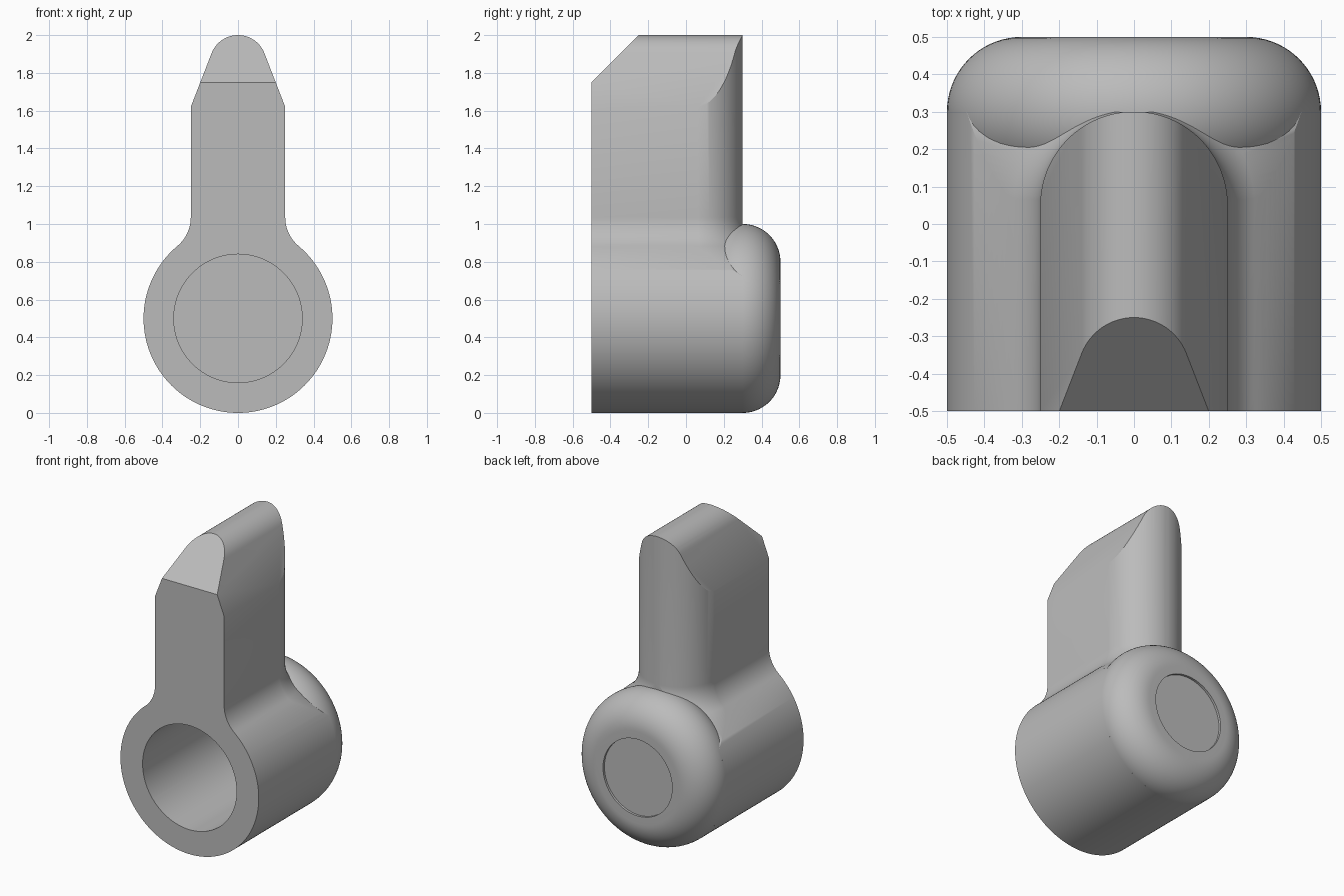
import bpy, bmesh
from math import sin, cos, radians, sqrt, atan2, degrees
from mathutils import Vector

cube = bpy.data.objects.get("Cube")
if cube:
    bpy.data.objects.remove(cube, do_unlink=True)

grey = bpy.data.materials.new("plain_grey")
grey.use_nodes = True
grey.diffuse_color = (0.5, 0.5, 0.5, 1)
grey.node_tree.nodes["Principled BSDF"].inputs["Base Color"].default_value = (0.5, 0.5, 0.5, 1)

R, HUB_Z, HALF, FILLET = 0.5, 0.5, 0.25, 0.2     # hub, lever half width, neck fillet
FRONT, BACK, AXIS_Y = -0.5, 0.3, 0.05
BORE = 0.34


def arc(cx, cy, r, a, b, n):
    return [(cx + r * cos(radians(a + (b - a) * i / n)),
             cy + r * sin(radians(a + (b - a) * i / n))) for i in range(n + 1)]


def finish(name, bm):
    bmesh.ops.recalc_face_normals(bm, faces=bm.faces)
    mesh = bpy.data.meshes.new(name)
    bm.to_mesh(mesh)
    bm.free()
    mesh.materials.append(grey)
    ob = bpy.data.objects.new(name, mesh)
    bpy.context.collection.objects.link(ob)
    return ob


def loft(name, rings):
    """Skin between closed rings of equal length and cap both ends."""
    bm = bmesh.new()
    rows = [[bm.verts.new(p) for p in ring] for ring in rings]
    for a, b in zip(rows, rows[1:]):
        for i in range(len(a)):
            j = (i + 1) % len(a)
            bm.faces.new((a[i], a[j], b[j], b[i]))
    bm.faces.new(rows[0])
    bm.faces.new(rows[-1])
    return bm


def select(ob):
    bpy.ops.object.select_all(action='DESELECT')
    ob.select_set(True)
    bpy.context.view_layer.objects.active = ob


def cut(ob, tool, operation):
    select(ob)
    mod = ob.modifiers.new("cut", 'BOOLEAN')
    mod.operation, mod.solver, mod.object = operation, 'EXACT', tool
    bpy.ops.object.modifier_apply(modifier=mod.name)
    bpy.data.objects.remove(tool, do_unlink=True)


def y_ring(points, y):
    return [(x, y, z) for x, z in points]


# Outline of hub, neck fillets and tapered lever
neck_x = HALF + FILLET
neck_z = HUB_Z + sqrt((R + FILLET) ** 2 - neck_x ** 2)
join = degrees(atan2(neck_z - HUB_Z, neck_x))
fillet = arc(neck_x, neck_z, FILLET, 180 + join, 180, 12)
half = arc(0, HUB_Z, R, -90, join, 60) + fillet[1:]
half += [(HALF, 1.62)] + arc(0, 1.85, 0.15, 21.4, 90, 16)
outline = half + [(-x, z) for x, z in reversed(half[1:-1])]

# Lever and hub body, with the sloped front tip
bm = loft("lever_body", [y_ring(outline, FRONT), y_ring(outline, BACK)])
geom = bm.verts[:] + bm.edges[:] + bm.faces[:]
res = bmesh.ops.bisect_plane(bm, geom=geom, dist=1e-5, plane_co=Vector((0, -0.5, 1.75)),
                             plane_no=Vector((0, -1, 1)), clear_outer=True)
edges = [e for e in bm.edges if e.is_boundary]
bmesh.ops.holes_fill(bm, edges=edges, sides=0)
body = finish("lever_body", bm)

# Envelope rounding the back of the lever, flaring into a cone at the neck
eps = 0.0005
jx, jz = fillet[0]
slope = jx / (jz - HUB_Z)
side = [(HALF, 2.2)] + list(reversed(fillet)) + [(0.8, jz - slope * (0.8 - jx)), (0.8, -0.2)]
rings = []
for rho, z in side:
    plan = arc(0, AXIS_Y, rho + eps, 0, 180, 64)
    plan += [(-1.2, AXIS_Y - eps), (-1.2, -0.8), (1.2, -0.8), (1.2, AXIS_Y - eps)]
    rings.append([(x, y, z) for x, y in plan])
cut(body, finish("rounding_tool", loft("rounding_tool", rings)), 'INTERSECT')

# Bore through the hub
circle = arc(0, HUB_Z, BORE, 0, 360, 96)[:-1]
cut(body, finish("bore_tool", loft("bore_tool", [y_ring(circle, -0.7), y_ring(circle, 0.6)])),
    'DIFFERENCE')

# Rounded end cap with a shallow round recess, spun about the hub axis
section = [(0.001, 0.485), (0.25, 0.485), (0.25, 0.5)]
section += arc(0.3, 0.3, 0.2, 90, -70, 32)
section += [(0.355, 0.34), (0.001, 0.34)]
rings = [y_ring(arc(0, HUB_Z, r, 0, 360, 120)[:-1], y) for r, y in section]
cap = finish("end_cap", loft("end_cap", rings))

for ob in (body, cap):
    select(ob)
    bpy.ops.object.shade_smooth_by_angle(angle=radians(25))
